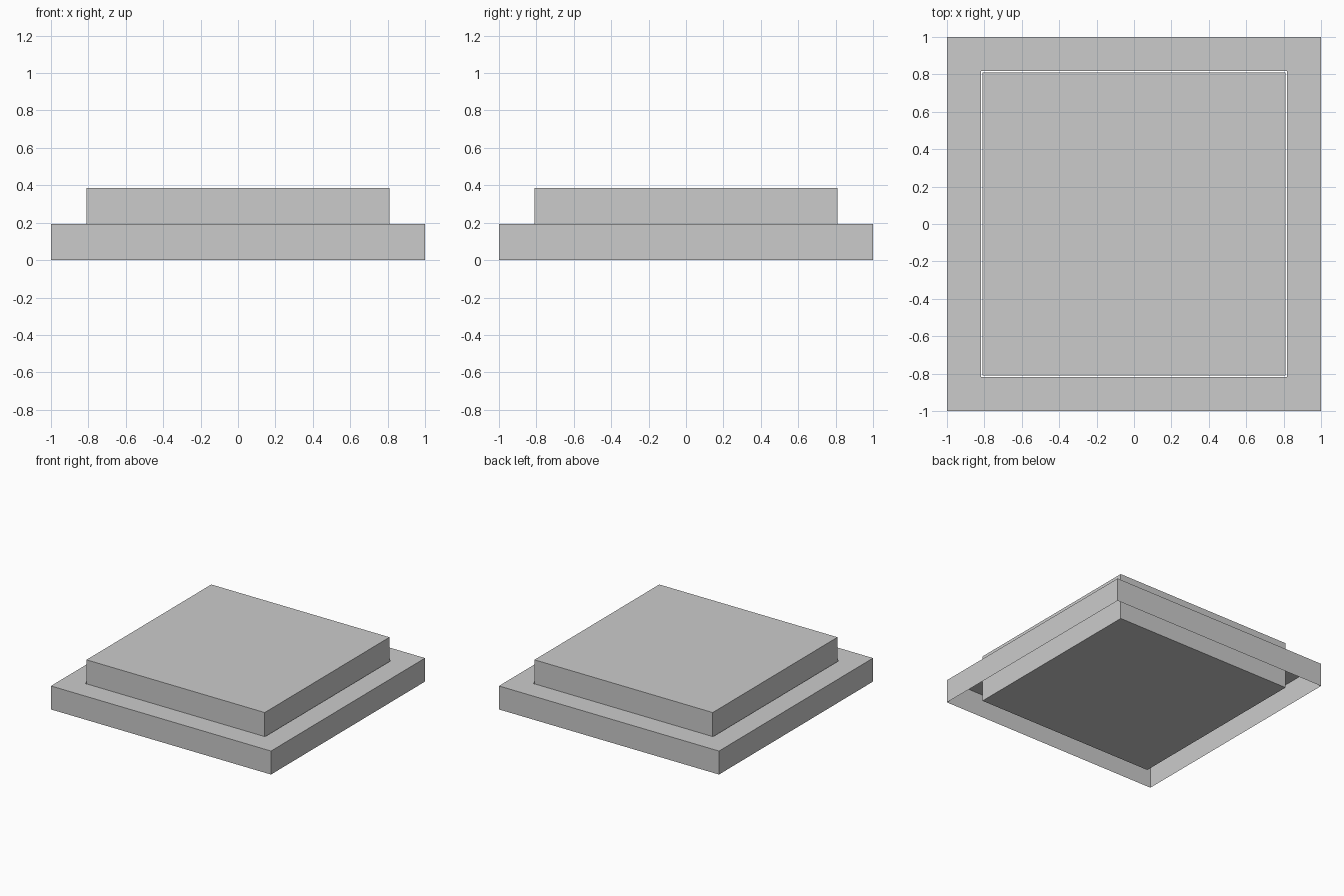
import bpy, bmesh
from mathutils import Matrix

if "Cube" in bpy.data.objects:
    bpy.data.objects.remove(bpy.data.objects["Cube"])


def new_box(half, height):
    """Square box standing on z = 0."""
    bm = bmesh.new()
    bmesh.ops.create_cube(bm, size=1, matrix=Matrix.Translation((0, 0, height / 2))
                          @ Matrix.Diagonal((2 * half, 2 * half, height, 1)))
    bm.normal_update()
    return bm


def finish(bm, name):
    mesh = bpy.data.meshes.new(name)
    bm.to_mesh(mesh)
    bm.free()
    obj = bpy.data.objects.new(name, mesh)
    bpy.context.collection.objects.link(obj)
    return obj


# Housing: thin shell, open below, with a square opening in the top
bm = new_box(1.0, 0.193)
bottom = [f for f in bm.faces if f.normal.z < -0.5]
bmesh.ops.delete(bm, geom=bottom, context='FACES')
top = [f for f in bm.faces if f.normal.z > 0.5]
bmesh.ops.inset_region(bm, faces=top, thickness=0.182, use_even_offset=True, use_boundary=True)
bmesh.ops.delete(bm, geom=top, context='FACES_ONLY')
finish(bm, "housing")

# Button: solid block passing through the opening with a narrow gap
finish(new_box(0.81, 0.386), "button")
